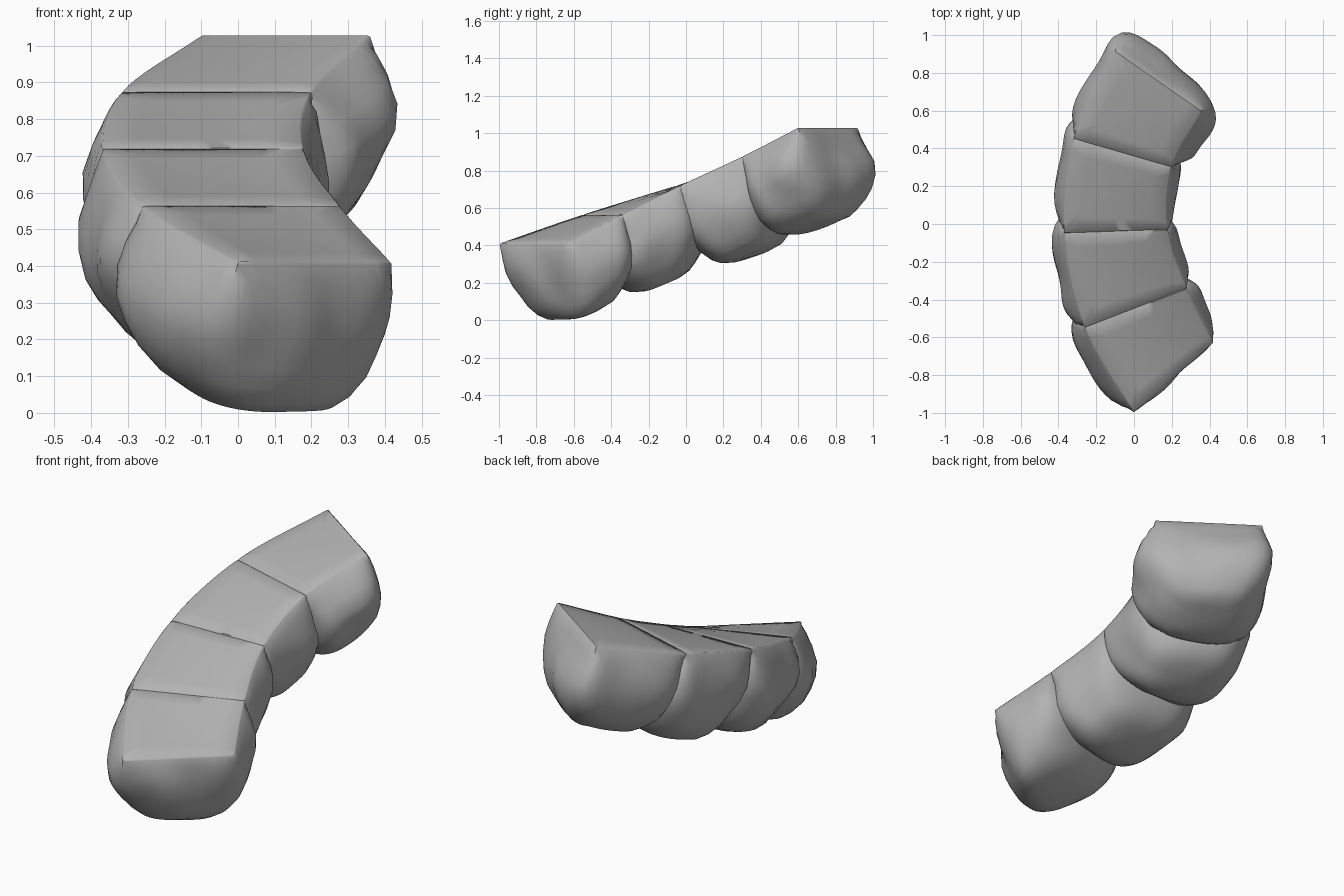
import bpy, bmesh, math
from mathutils import Vector, noise

cube = bpy.data.objects.get("Cube")
if cube:
    bpy.data.objects.remove(cube)

stone = bpy.data.materials.new("grey_stone")
stone.use_nodes = True
grey = (0.45, 0.45, 0.45, 1)
stone.diffuse_color = grey
stone.node_tree.nodes["Principled BSDF"].inputs["Base Color"].default_value = grey

# Plan of the curved ramp: edge points at the five joints
OUTER = [Vector(p) for p in ((0, -1), (-.26, -.55), (-.37, -.05), (-.32, .45), (-.1, .92))]
INNER = [Vector(p) for p in ((.42, -.63), (.28, -.34), (.18, -.03), (.2, .3), (.36, .6))]
LOW, STEP = .41, .155
SEGMENTS = 56


def along(points, s):
    """Smooth path through the joints, straight beyond its ends."""
    if s <= 0:
        return points[0] + s * (points[1] - points[0])
    if s >= 4:
        return points[4] + (s - 4) * (points[4] - points[3])
    p = [2 * points[0] - points[1]] + points + [2 * points[4] - points[3]]
    i = min(int(s), 3)
    t = s - i
    a, b, c, d = p[i:i + 4]
    return .5 * (2 * b + (c - a) * t + (2 * a - 5 * b + 4 * c - d) * t * t
                 + (3 * b - a - 3 * c + d) * t ** 3)


def ramp(u, s, drop):
    """Point below the walking surface, u runs across from -1 to 1."""
    xy = along(OUTER, s).lerp(along(INNER, s), (u + 1) / 2)
    z = LOW + STEP * max(0, min(4, s)) - drop
    return Vector((xy.x, xy.y, z))


# Rings of each boulder: depth, spread, squareness of the outline
RINGS = [(0, .33, 150), (0, .66, 150), (0, .98, 150), (.012, 1, 100), (.1, 1.07, 9),
         (.22, 1.14, 5), (.36, 1.18, 4), (.5, 1.16, 3.6), (.64, 1.09, 3.3),
         (.77, 1, 3.2), (.88, .87, 3), (.95, .72, 3), (.99, .46, 2.5)]


def boulder(name, index, depth, lean, front, back, outer, inner):
    """The last four numbers swell the sides below the top."""
    bm = bmesh.new()

    def point(w, spread, square, angle):
        c, s = math.cos(angle), math.sin(angle)
        r = spread / (abs(c) ** square + abs(s) ** square) ** (1 / square)
        swell = math.sin(math.pi * w)
        u = r * c * (1 + (inner if c > 0 else outer) * swell)
        v = r * s * (1 + (back if s > 0 else front) * swell)
        co = ramp(u, index + .5 + .5 * v + lean * w, w * depth)
        rough = noise.noise_vector(co * 4.5 + Vector((index * 3, 0, 0)))
        return co + rough * .025 * min(1, w * 4, (1 - w) * 4)

    rings = [[bm.verts.new(point(*ring, 2 * math.pi * k / SEGMENTS))
              for k in range(SEGMENTS)] for ring in RINGS]
    top = bm.verts.new(point(0, 0, 2, 0))
    bottom = bm.verts.new(point(1, 0, 2, 0))
    for k in range(SEGMENTS):
        j = (k + 1) % SEGMENTS
        bm.faces.new((top, rings[0][k], rings[0][j]))
        bm.faces.new((bottom, rings[-1][j], rings[-1][k]))
        for a, b in zip(rings, rings[1:]):
            bm.faces.new((a[k], b[k], b[j], a[j]))
    bmesh.ops.recalc_face_normals(bm, faces=bm.faces)
    mesh = bpy.data.meshes.new(name)
    bm.to_mesh(mesh)
    bm.free()
    mesh.materials.append(stone)
    obj = bpy.data.objects.new(name, mesh)
    bpy.context.collection.objects.link(obj)
    return obj


# Four overlapping boulders climbing from front to back
stones = [
    boulder("front_boulder", 0, .486, .22, -.06, .2, .12, .04),
    boulder("lower_middle_boulder", 1, .5, .28, .12, .16, .06, 0),
    boulder("upper_middle_boulder", 2, .525, .43, .12, .2, .04, 0),
    boulder("back_boulder", 3, .505, .27, 0, .13, .05, .13),
]

# Smooth stone sides with a crisp edge round the flat tops
bpy.ops.object.select_all(action='DESELECT')
for o in stones:
    o.select_set(True)
bpy.context.view_layer.objects.active = stones[0]
bpy.ops.object.shade_smooth_by_angle(angle=math.radians(50))
